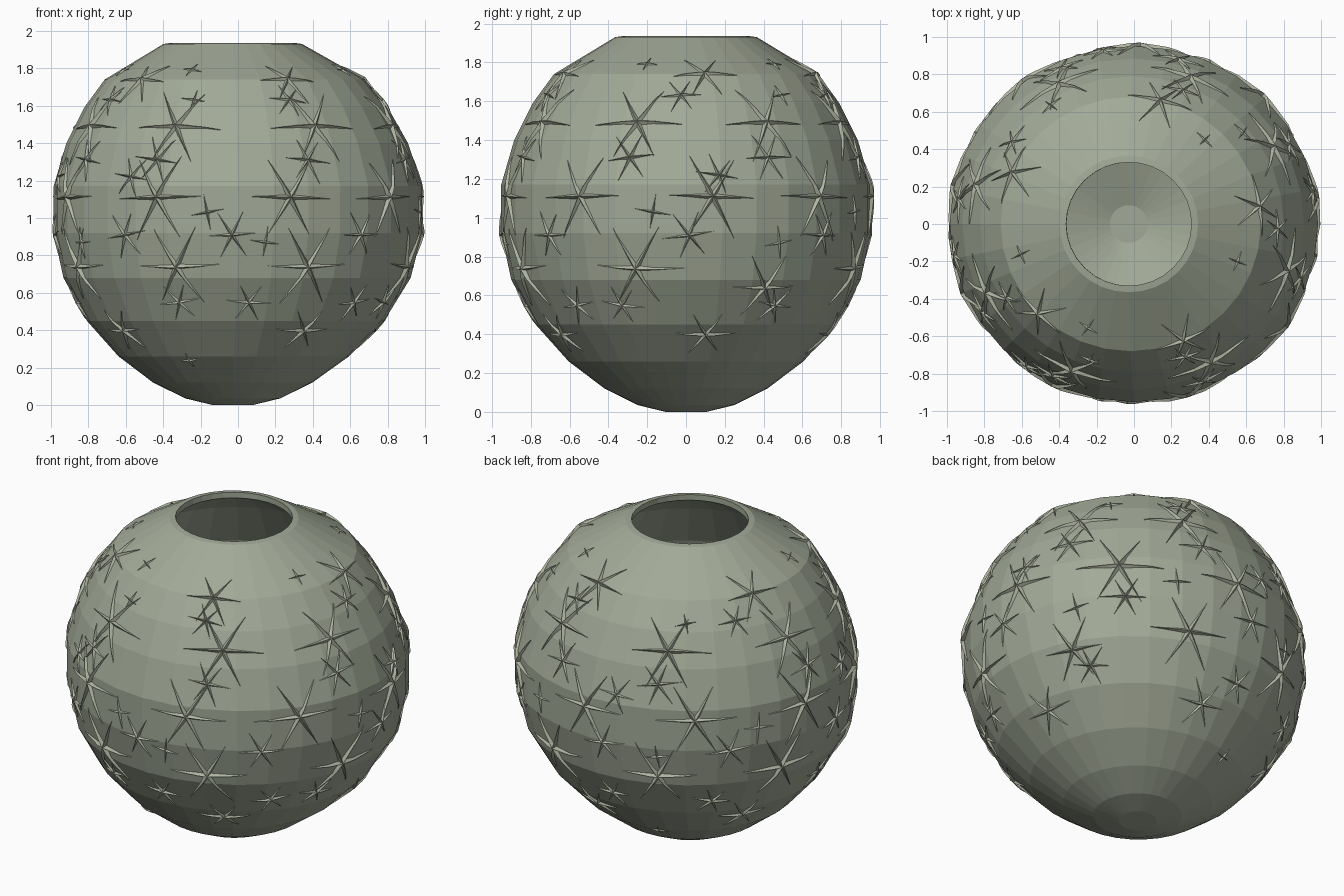
import bpy, bmesh, math, random
from mathutils import Vector
from mathutils.bvhtree import BVHTree

if "Cube" in bpy.data.objects:
    bpy.data.objects.remove(bpy.data.objects["Cube"])

random.seed(4)
SEG = 32
CENTRE = Vector((0, 0, 1.05))


def material(name, col):
    m = bpy.data.materials.new(name)
    m.diffuse_color = (*col, 1)
    m.use_nodes = True
    m.node_tree.nodes["Principled BSDF"].inputs["Base Color"].default_value = m.diffuse_color
    return m


def make_object(name, bm, mat):
    me = bpy.data.meshes.new(name)
    bm.to_mesh(me)
    ob = bpy.data.objects.new(name, me)
    bpy.context.collection.objects.link(ob)
    me.materials.append(mat)
    return ob


glaze = material("sage_glaze", (0.36, 0.40, 0.31))
star_glaze = material("star_glaze", (0.43, 0.46, 0.36))

# Vase body: faceted globe, slightly wide in x, with a hollow inside
outer = [(0.107, 0), (0.25, .035), (0.42, .12), (0.605, .26), (0.775, .45), (0.90, .68),
         (0.952, .92), (0.952, 1.17), (0.885, 1.40), (0.79, 1.59), (0.68, 1.74), (0.365, 1.93)]
inner = [(0.33, 1.935), (0.33, 1.90), (0.64, 1.70), (0.84, 1.40), (0.91, 1.17), (0.91, .92),
         (0.86, .68), (0.735, .47), (0.57, .29), (0.39, .16), (0.10, .06)]
bm = bmesh.new()
rings = []
for r, z in outer + inner:
    edge = min(1, abs(z - 1.05) / 0.88) ** 2
    cx, rx = -0.028 * edge, r * (1.035 - 0.02 * edge)
    rings.append([bm.verts.new((cx + rx * math.cos(2 * math.pi * i / SEG),
                                r * math.sin(2 * math.pi * i / SEG), z)) for i in range(SEG)])
for a, b in zip(rings, rings[1:]):
    for i in range(SEG):
        j = (i + 1) % SEG
        bm.faces.new((a[i], a[j], b[j], b[i]))
bm.faces.new(rings[0][::-1])
bm.faces.new(rings[-1])
bmesh.ops.recalc_face_normals(bm, faces=bm.faces)
body_tree = BVHTree.FromBMesh(bm)
make_object("vase_body", bm, glaze)
bm.free()


def on_surface(p, lift):
    d = (p - CENTRE).normalized()
    hit = body_tree.ray_cast(CENTRE + d * 3, -d)[0]
    return hit + d * lift


# Relief star: tapered ridged arms laid over the body
def add_star(bm, az, z, length, arms, spin=0.0):
    a = math.radians(az)
    radial = Vector((math.sin(a), -math.cos(a), 0))
    p = body_tree.ray_cast(Vector((0, 0, z)) + radial * 3, -radial)[0]
    n = (p - CENTRE).normalized()
    t = Vector((0, 0, 1)).cross(n).normalized()
    b = n.cross(t)
    half, high = 0.007 + 0.045 * length, 0.009 + 0.045 * length
    steps = 5
    for k in range(arms):
        th = spin + 2 * math.pi * k / arms
        d = t * math.cos(th) + b * math.sin(th)
        s = n.cross(d)
        ln = length * random.uniform(0.88, 1.05)
        prev = None
        for i in range(steps):
            f = i / steps
            q = p + d * (ln * f)
            w = half * (1 - f)
            cur = [bm.verts.new(on_surface(q + s * w, -0.006)),
                   bm.verts.new(on_surface(q, high * (1 - 0.75 * f))),
                   bm.verts.new(on_surface(q - s * w, -0.006))]
            if prev:
                for m in (0, 1):
                    bm.faces.new((prev[m], prev[m + 1], cur[m + 1], cur[m]))
            prev = cur
        tip = bm.verts.new(on_surface(p + d * ln, 0.002))
        for m in (0, 1):
            bm.faces.new((prev[m], prev[m + 1], tip))


# Large stars in rings: height, arm length, azimuths (0 = front, 90 = right)
large = [(1.74, .18, (23, 98, 168, 247, 313)),
         (1.49, .25, (29, 73, 119, 159, 208, 256, 295, 337)),
         (1.11, .26, (17, 56, 98, 135, 178, 218, 258, 292, 333)),
         (0.74, .25, (24, 74, 160, 205, 250, 295, 339)),
         (0.64, .20, (117,)),
         (0.40, .16, (29, 98, 172, 240, 306))]
# Medium stars between the rings
medium = [(1.63, .11, (21, 88, 160, 236, 300)),
          (1.31, .14, (24, 72, 117, 165, 205, 262, 300, 332)),
          (1.22, .12, (100, 190, 280, 323)),
          (0.91, .14, (-2, 43, 91, 137, 185, 230, 275, 321)),
          (0.55, .12, (4, 48, 67, 123, 185, 225, 275, 338))]
# Small four-armed stars
small = [(1.79, .06, (-24, 70, 140, 285)), (1.63, .07, (-18, 130, 215)),
         (1.03, .10, (-10, 80, 155, 240)), (0.87, .09, (9, 120, 205, 300)),
         (0.24, .06, (-26, 200))]

for name, rows, arms, wobble in (("large_stars", large, 6, 0.04),
                                 ("medium_stars", medium, 6, 0.2),
                                 ("small_stars", small, 4, 0.2)):
    bm = bmesh.new()
    for z, length, azimuths in rows:
        for az in azimuths:
            add_star(bm, az, z, length, arms, random.uniform(-wobble, wobble))
    make_object(name, bm, star_glaze)
    bm.free()
